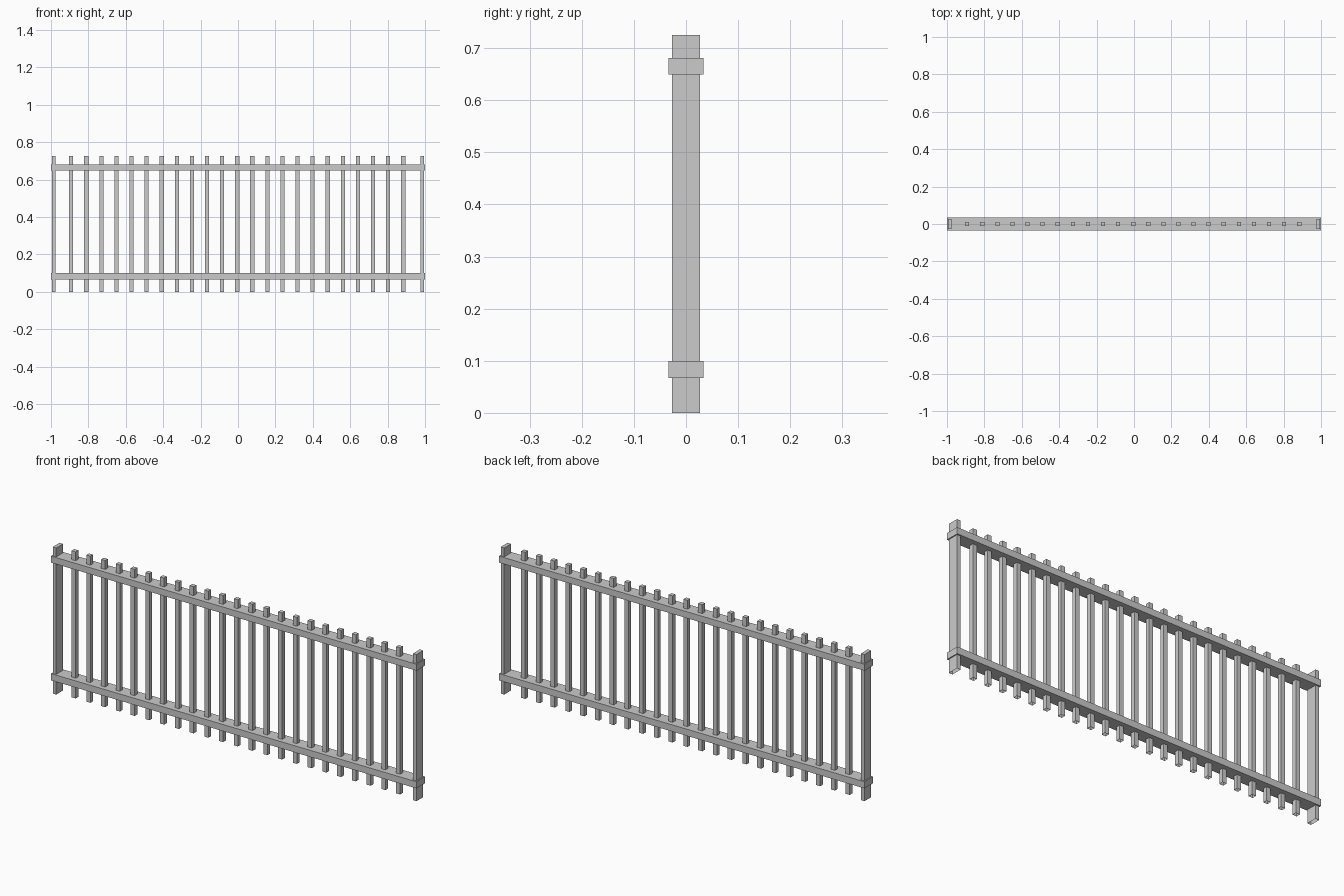
import bpy, bmesh
from mathutils import Matrix, Vector

if "Cube" in bpy.data.objects:
    bpy.data.objects.remove(bpy.data.objects["Cube"])

HEIGHT = 0.725


def box(name, x0, x1, half_y, z0, z1, open_bottom=False):
    bm = bmesh.new()
    size = Matrix.Diagonal((x1 - x0, 2 * half_y, z1 - z0, 1))
    place = Matrix.Translation(Vector(((x0 + x1) / 2, 0, (z0 + z1) / 2)))
    bmesh.ops.create_cube(bm, size=1, matrix=place @ size)
    if open_bottom:
        bm.normal_update()
        under = [f for f in bm.faces if f.normal.z < -0.5]
        bmesh.ops.delete(bm, geom=under, context='FACES')
    mesh = bpy.data.meshes.new(name)
    bm.to_mesh(mesh)
    bm.free()
    obj = bpy.data.objects.new(name, mesh)
    bpy.context.collection.objects.link(obj)
    return obj


# Horizontal rails
box("lower_rail", -1, 1, 0.0335, 0.067, 0.1)
box("upper_rail", -1, 1, 0.0335, 0.649, 0.681)

# Flat end posts, open underneath
box("left_post", -0.995, -0.976, 0.0265, 0, HEIGHT, True)
box("right_post", 0.976, 0.995, 0.0265, 0, HEIGHT, True)

# Row of slim square balusters, open underneath
for i in range(23):
    x = -0.892 + i * 0.0807
    box(f"baluster_{i + 1:02d}", x - 0.011, x + 0.011, 0.0105, 0, HEIGHT, True)
